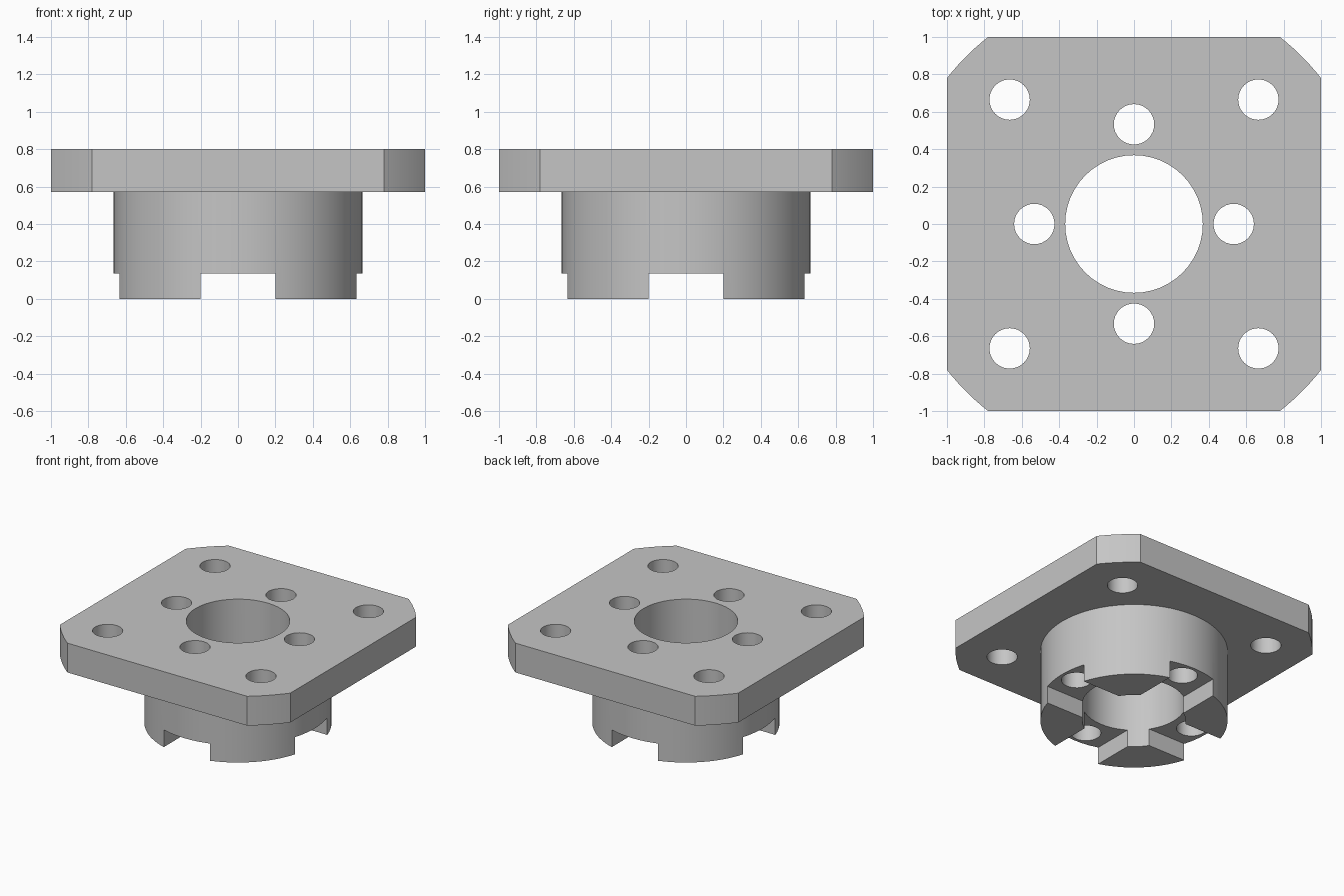
import bpy
import math

default = bpy.data.objects.get("Cube")
if default:
    bpy.data.objects.remove(default, do_unlink=True)

PLATE_BOTTOM, TOP = 0.57, 0.80
HUB_RADIUS, BORE_RADIUS, HOLE_RADIUS = 0.665, 0.368, 0.108
SLOT_WIDTH, SLOT_DEPTH = 0.4, 0.135
CORNER_RADIUS = math.hypot(1, 0.78)

grey = bpy.data.materials.new("plain grey")
grey.use_nodes = True
colour = (0.56, 0.56, 0.56, 1)
grey.diffuse_color = colour
grey.node_tree.nodes["Principled BSDF"].inputs["Base Color"].default_value = colour


def finish(name):
    obj = bpy.context.object
    obj.name = name
    obj.data.materials.append(grey)
    return obj


def cylinder(name, radius, bottom, top, x=0, y=0, sides=64):
    bpy.ops.mesh.primitive_cylinder_add(vertices=sides, radius=radius, depth=top - bottom,
                                        location=(x, y, (bottom + top) / 2))
    return finish(name)


def box(name, width, depth, bottom, top):
    bpy.ops.mesh.primitive_cube_add(size=1, location=(0, 0, (bottom + top) / 2))
    obj = finish(name)
    obj.scale = (width, depth, top - bottom)
    bpy.ops.object.transform_apply(location=False, rotation=False, scale=True)
    return obj


def combine(target, tool, operation):
    """Apply a boolean and discard the tool."""
    tool.hide_render = True
    mod = target.modifiers.new(operation, "BOOLEAN")
    mod.operation = operation
    mod.solver = "EXACT"
    mod.object = tool
    bpy.context.view_layer.objects.active = target
    bpy.ops.object.modifier_apply(modifier=mod.name)
    bpy.data.objects.remove(tool, do_unlink=True)


# Square plate with corners trimmed to a large circle
flange = box("flanged_hub", 2, 2, PLATE_BOTTOM, TOP)
corner_trim = cylinder("corner_trim", CORNER_RADIUS, PLATE_BOTTOM - 0.1, TOP + 0.1, sides=128)
combine(flange, corner_trim, "INTERSECT")

# Round hub under the plate
hub = cylinder("hub", HUB_RADIUS, 0, PLATE_BOTTOM + 0.1)
combine(flange, hub, "UNION")

# Crossed slots leave four teeth at the bottom
combine(flange, box("slot_x", 3, SLOT_WIDTH, -0.2, SLOT_DEPTH), "DIFFERENCE")
combine(flange, box("slot_y", SLOT_WIDTH, 3, -0.2, SLOT_DEPTH), "DIFFERENCE")

# Centre bore
combine(flange, cylinder("bore", BORE_RADIUS, -0.2, 1, sides=48), "DIFFERENCE")

# Four holes through the hub and four through the plate corners
for i in range(8):
    angle = i * math.pi / 4
    reach = 0.533 if i % 2 == 0 else 0.665 * math.sqrt(2)
    hole = cylinder("hole", HOLE_RADIUS, -0.2, 1,
                    reach * math.cos(angle), reach * math.sin(angle), sides=32)
    combine(flange, hole, "DIFFERENCE")

# One colour, smooth round walls, sharp edges
flange.data.materials.clear()
flange.data.materials.append(grey)
for face in flange.data.polygons:
    face.material_index = 0
bpy.ops.object.select_all(action="DESELECT")
flange.select_set(True)
bpy.context.view_layer.objects.active = flange
bpy.ops.object.shade_smooth_by_angle(angle=math.radians(25))
